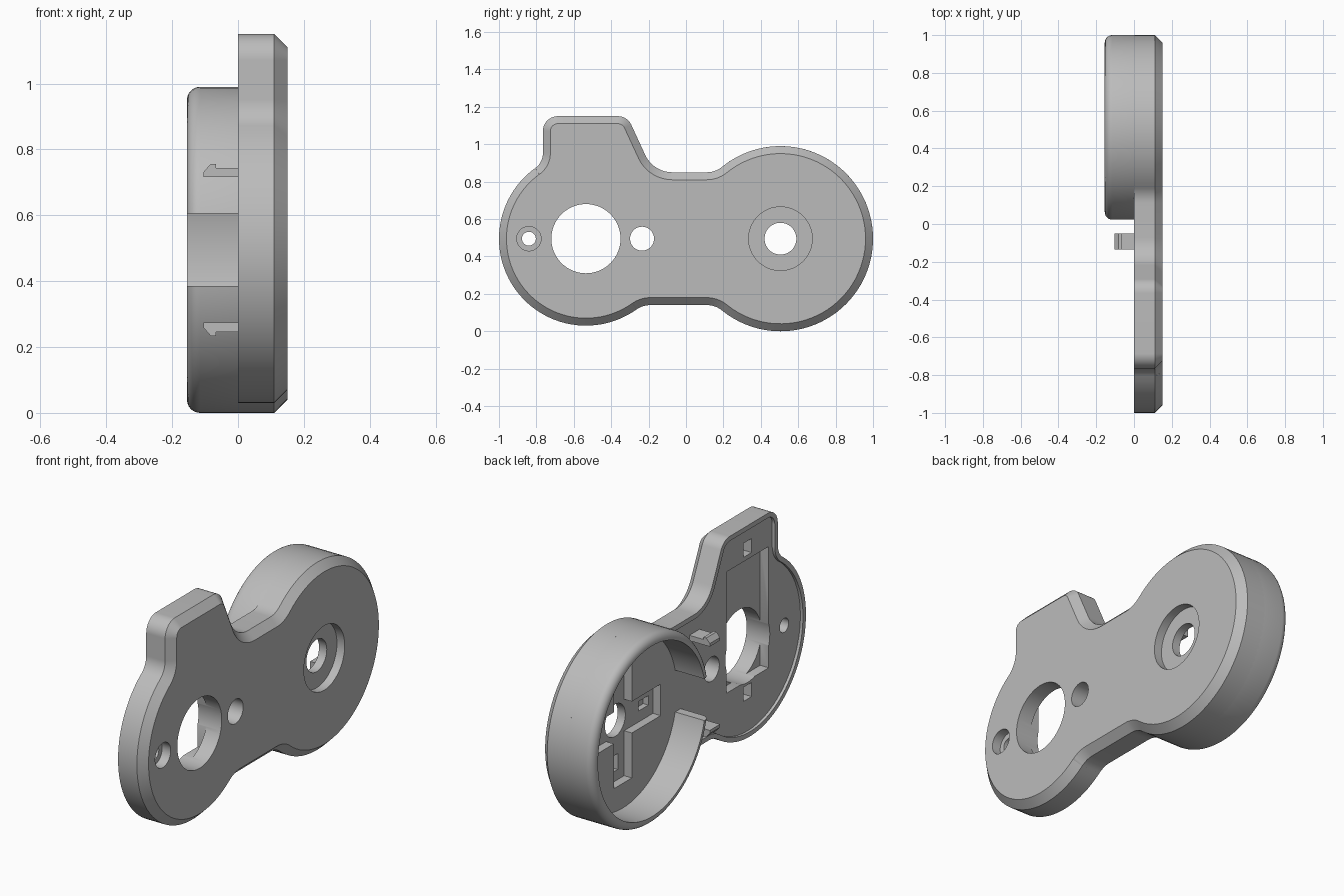
import bpy, bmesh
from math import sin, cos, radians, pi

old = bpy.data.objects.get("Cube")
if old:
    bpy.data.objects.remove(old, do_unlink=True)

grey = bpy.data.materials.new("light_grey")
grey.use_nodes = True
grey.diffuse_color = (0.5, 0.5, 0.5, 1)
grey.node_tree.nodes["Principled BSDF"].inputs["Base Color"].default_value = (0.5, 0.5, 0.5, 1)

MID = 0.495                 # height of the hole axes
LOW, HIGH = -0.535, 0.505   # centres of the two round ends along y


def loft(name, loops, closed=False):
    """Skin a stack of equal loops; cap the ends, or join last to first."""
    bm = bmesh.new()
    rows = [[bm.verts.new(p) for p in loop] for loop in loops]
    n = len(rows[0])
    pairs = list(zip(rows, rows[1:]))
    if closed:
        pairs.append((rows[-1], rows[0]))
    else:
        bm.faces.new(rows[0])
        bm.faces.new(rows[-1])
    for a, b in pairs:
        for i in range(n):
            j = (i + 1) % n
            bm.faces.new((a[i], a[j], b[j], b[i]))
    bmesh.ops.recalc_face_normals(bm, faces=bm.faces)
    mesh = bpy.data.meshes.new(name)
    bm.to_mesh(mesh)
    bm.free()
    mesh.materials.append(grey)
    obj = bpy.data.objects.new(name, mesh)
    bpy.context.collection.objects.link(obj)
    return obj


def at_x(x, points):
    return [(x, y, z) for y, z in points]


def circle(y, z, r, n=64):
    return [(y + r * cos(2 * pi * i / n), z + r * sin(2 * pi * i / n)) for i in range(n)]


def bore(y, r, x0, x1):
    return loft("bore_cutter", [at_x(x, circle(y, MID, r)) for x in (x0, x1)])


def box(y, z, half_y, half_z, x0, x1):
    rect = [(y - half_y, z - half_z), (y + half_y, z - half_z),
            (y + half_y, z + half_z), (y - half_y, z + half_z)]
    return loft("pocket_cutter", [at_x(x, rect) for x in (x0, x1)])


def cut(target, cutters):
    for c in cutters:
        c.hide_render = True
        mod = target.modifiers.new("cut", 'BOOLEAN')
        mod.operation, mod.solver, mod.object = 'DIFFERENCE', 'EXACT', c
        bpy.context.view_layer.objects.active = target
        bpy.ops.object.modifier_apply(modifier=mod.name)
        bpy.data.objects.remove(c, do_unlink=True)


def smooth(obj):
    bpy.ops.object.select_all(action='DESELECT')
    obj.select_set(True)
    bpy.context.view_layer.objects.active = obj
    bpy.ops.object.shade_smooth_by_angle(angle=radians(25))


# Plate outline as tangent arcs: centre y, z, radius, start and end angle
ARCS = [
    (LOW, MID, 0.465, 125.8, 305.4),      # small round end
    (-0.19, 0.01, 0.13, 125.4, 90),       # lower waist
    (0.111, 0.01, 0.13, 90, 50.9),
    (HIGH, MID, 0.495, -129.1, 129.1),    # large round end
    (0.111, 0.98, 0.13, -50.9, -90),      # upper waist
    (-0.073, 1.01, 0.16, -90, -155.1),
    (-0.365, 1.07, 0.08, 24.9, 90),       # raised tab
    (-0.685, 1.07, 0.08, 90, 180),
    (-0.865, 0.953, 0.1, 0, -54.2),
]


def outline(inset):
    pts = []
    for y, z, r, a, b in ARCS:
        r += -inset if b > a else inset   # convex arcs shrink, concave grow
        n = max(8, int(abs(b - a) / 4))
        for i in range(n + 1):
            t = radians(a + (b - a) * i / n)
            pts.append((y + r * cos(t), z + r * sin(t)))
    return pts


# Plate with chamfered face
plate = loft("plate", [at_x(0, outline(0)), at_x(0.11, outline(0)), at_x(0.15, outline(0.04))])

# Shallow back recess that leaves a thin lip
cutters = [loft("recess_cutter", [at_x(x, outline(0.025)) for x in (-0.1, 0.015)])]
# Through holes and counterbores
for y, r in ((LOW, 0.185), (-0.235, 0.064), (-0.84, 0.037), (HIGH, 0.085)):
    cutters.append(bore(y, r, -0.2, 0.3))
cutters += [bore(-0.84, 0.065, 0.1, 0.3), bore(HIGH, 0.17, 0.105, 0.3)]
# Rectangular pocket with a slot above and below
cutters.append(box(LOW, 0.64, 0.176, 0.32, -0.1, 0.065))
cutters += [box(LOW, 0.64 + s * 0.38, 0.033, 0.037, -0.1, 0.065) for s in (-1, 1)]
# Cross-shaped pocket with a slot in each arm
cutters += [box(HIGH, MID, 0.075, 0.32, -0.1, 0.06), box(HIGH, MID, 0.315, 0.083, -0.1, 0.06)]
for s in (-1, 1):
    cutters.append(box(HIGH + s * 0.235, MID, 0.042, 0.025, -0.1, 0.09))
    cutters.append(box(HIGH, MID + s * 0.225, 0.022, 0.042, -0.1, 0.09))
cut(plate, cutters)
smooth(plate)

# Round wall on the back with a rounded outer rim, open towards the waist
OUTER, INNER, RIM, ROUND = 0.495, 0.45, -0.155, 0.04
profile = [(0.03, INNER), (RIM, INNER)]
for i in range(7):
    t = pi / 2 * i / 6
    profile.append((RIM + ROUND * (1 - cos(t)), OUTER - ROUND * (1 - sin(t))))
profile += [(0, OUTER), (0.03, OUTER - 0.001)]
wall = loft("round_wall", [at_x(x, circle(HIGH, MID, r, 96)) for x, r in profile], closed=True)
cut(wall, [box(0, MID, 0.3, 0.11, -0.3, 0.3)])
smooth(wall)

# Pair of snap hooks at the waist
HOOK = [(0.03, 0.221), (-0.104, 0.221), (-0.104, 0.237), (-0.083, 0.261),
        (-0.067, 0.261), (-0.067, 0.249), (0.03, 0.249)]
for name, s in (("upper_hook", 1), ("lower_hook", -1)):
    loft(name, [[(x, y, MID + s * h) for x, h in HOOK] for y in (-0.135, -0.05)])
